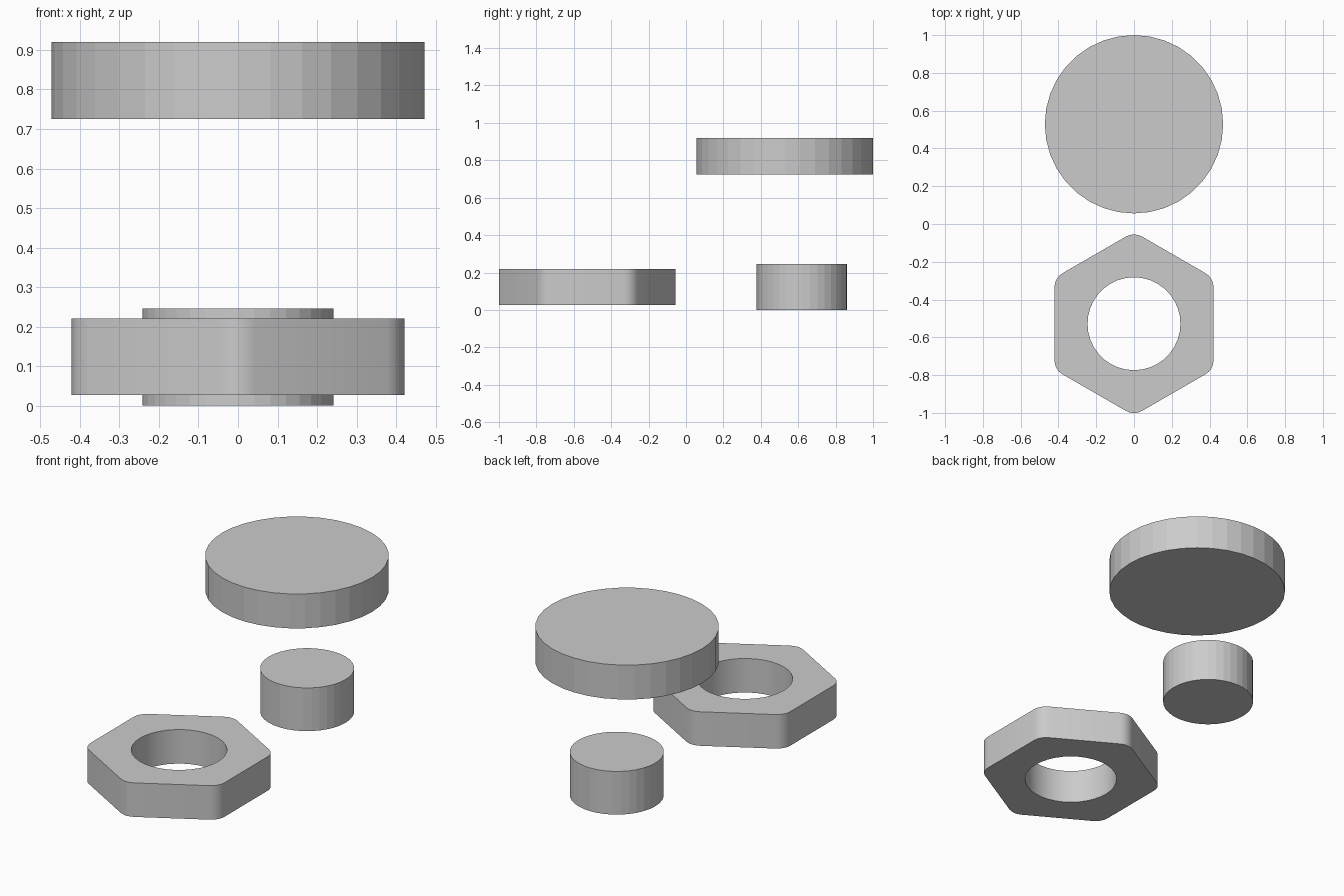
import bpy, bmesh, math
from mathutils import Vector

if "Cube" in bpy.data.objects:
    bpy.data.objects.remove(bpy.data.objects["Cube"])

SIDES = 36


def ring(radius, n=SIDES, start=0.0):
    return [Vector((radius * math.cos(start + 2 * math.pi * i / n),
                    radius * math.sin(start + 2 * math.pi * i / n), 0)) for i in range(n)]


def rounded_hexagon(apothem, fillet, steps=4):
    # Hexagon pointing along y, each corner replaced by a small arc
    centre_dist = (apothem - fillet) / math.cos(math.pi / 6)
    points = []
    for k in range(6):
        a = math.radians(30 + 60 * k)
        centre = Vector((math.cos(a), math.sin(a), 0)) * centre_dist
        for i in range(steps + 1):
            b = a + math.radians(-30 + 60 * i / steps)
            points.append(centre + Vector((math.cos(b), math.sin(b), 0)) * fillet)
    return points


def extruded(name, loops, y, z0, z1):
    # Fill the outline (with optional hole) and extrude it upwards
    bm = bmesh.new()
    for loop in loops:
        vs = [bm.verts.new(p) for p in loop]
        for i, v in enumerate(vs):
            bm.edges.new((v, vs[i - 1]))
    if len(loops) == 1:
        bm.faces.new(bm.verts[:])
    else:
        bmesh.ops.triangle_fill(bm, use_beauty=True, edges=bm.edges[:])
    top = bmesh.ops.extrude_face_region(bm, geom=bm.faces[:], use_keep_orig=True)
    bmesh.ops.translate(bm, vec=(0, 0, z1 - z0),
                        verts=[g for g in top["geom"] if isinstance(g, bmesh.types.BMVert)])
    bmesh.ops.recalc_face_normals(bm, faces=bm.faces[:])
    mesh = bpy.data.meshes.new(name)
    bm.to_mesh(mesh)
    bm.free()
    obj = bpy.data.objects.new(name, mesh)
    obj.location = (0, y, z0)
    bpy.context.collection.objects.link(obj)
    return obj


# Round head disc, floating at the back
extruded("head_disc", [ring(0.472)], 0.528, 0.725, 0.92)

# Short shank plug under the disc
extruded("shank_plug", [ring(0.242)], 0.62, 0.0, 0.245)

# Hexagonal collar with round hole
nut = extruded("hex_collar", [rounded_hexagon(0.421, 0.085), ring(0.246)],
               -0.528, 0.027, 0.22)
bpy.ops.object.select_all(action='DESELECT')
nut.select_set(True)
bpy.context.view_layer.objects.active = nut
bpy.ops.object.shade_smooth_by_angle(angle=math.radians(30))
